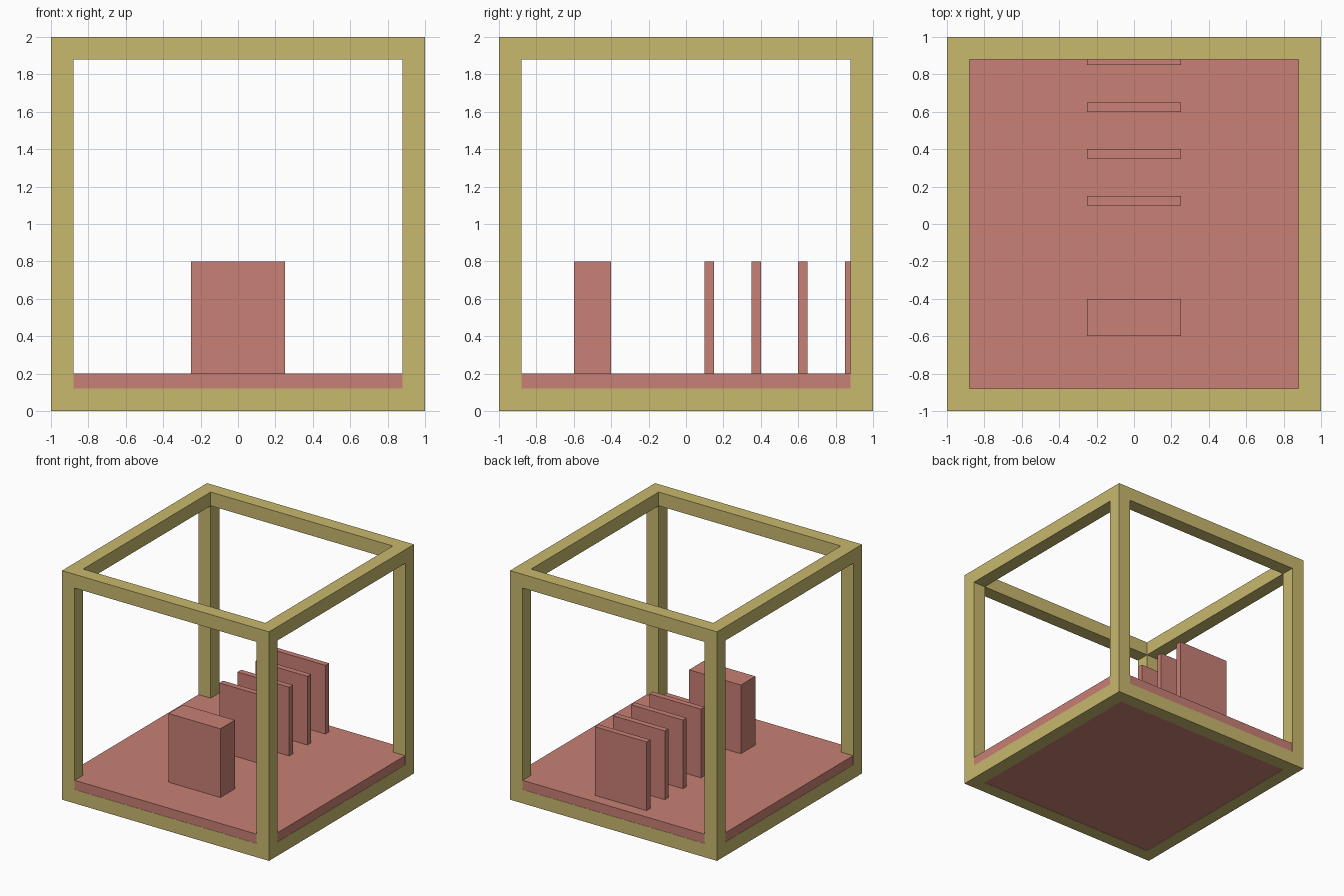
import bpy

if "Cube" in bpy.data.objects:
    bpy.data.objects.remove(bpy.data.objects["Cube"])


def material(name, rgb):
    m = bpy.data.materials.new(name)
    m.diffuse_color = (*rgb, 1.0)
    m.use_nodes = True
    m.node_tree.nodes["Principled BSDF"].inputs["Base Color"].default_value = m.diffuse_color
    return m


OLIVE = material("olive_yellow", (0.58, 0.48, 0.155))
RED = material("dusty_red", (0.58, 0.216, 0.178))


def box(name, lo, hi, mat=None):
    """Axis-aligned box between two corners."""
    center = [(a + b) / 2 for a, b in zip(lo, hi)]
    bpy.ops.mesh.primitive_cube_add(size=1, location=center)
    ob = bpy.context.object
    ob.name = name
    ob.scale = [b - a for a, b in zip(lo, hi)]
    bpy.ops.object.transform_apply(location=False, rotation=False, scale=True)
    if mat:
        ob.data.materials.append(mat)
    return ob


# Open cube frame: a solid cube with a square opening cut through each axis
BEAM = 0.12
frame = box("cube_frame", (-1, -1, 0), (1, 1, 2), OLIVE)
for axis in range(3):
    lo = [-1 + BEAM, -1 + BEAM, BEAM]
    hi = [1 - BEAM, 1 - BEAM, 2 - BEAM]
    lo[axis] -= 0.5
    hi[axis] += 0.5
    cutter = box("opening_cutter_" + "xyz"[axis], lo, hi)
    cutter.hide_render = True
    cutter.hide_set(True)
    mod = frame.modifiers.new("opening_" + "xyz"[axis], 'BOOLEAN')
    mod.operation = 'DIFFERENCE'
    mod.solver = 'EXACT'
    mod.object = cutter

# Floor slab, set a hair inside the frame faces
E = 0.002
box("floor_slab", (-1 + E, -1 + E, E), (1 - E, 1 - E, 0.2), RED)

# Thick block at the front
box("front_block", (-0.25, -0.6, 0.2), (0.25, -0.4, 0.8), RED)

# Row of four thin upright panels
for i in range(4):
    y = 0.1 + 0.25 * i
    box(f"upright_panel_{i + 1}", (-0.25, y, 0.2), (0.25, y + 0.05, 0.8), RED)
